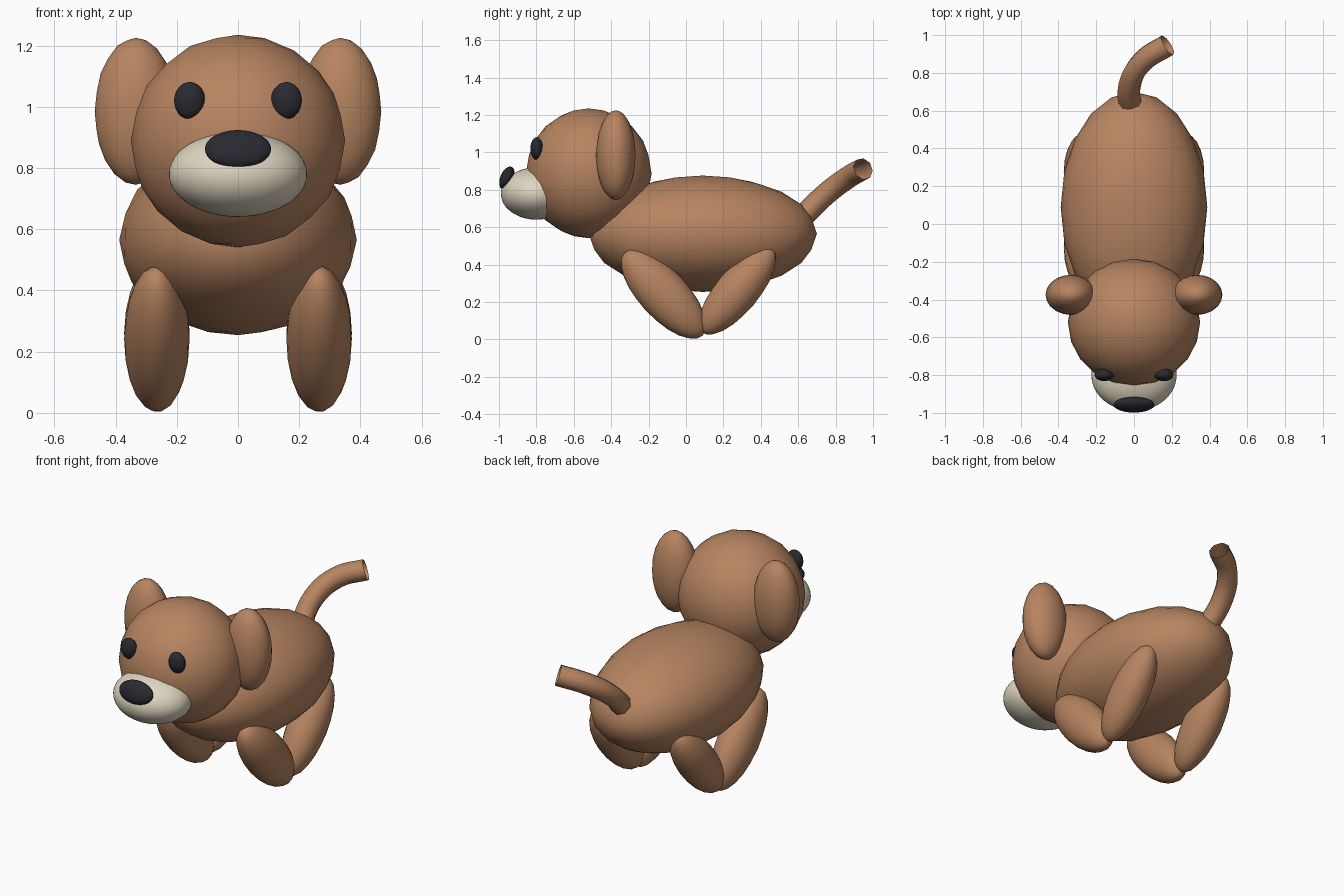
import bpy, math

if "Cube" in bpy.data.objects:
    bpy.data.objects.remove(bpy.data.objects["Cube"])


def material(name, rgb):
    m = bpy.data.materials.new(name)
    m.diffuse_color = (*rgb, 1)
    m.use_nodes = True
    m.node_tree.nodes["Principled BSDF"].inputs["Base Color"].default_value = m.diffuse_color
    return m


BROWN = material("brown fur", (0.47, 0.23, 0.118))
CREAM = material("cream muzzle", (0.74, 0.67, 0.53))
BLACK = material("soft black", (0.022, 0.022, 0.03))


def ellipsoid(name, center, radii, mat, tilt=0, detail=3):
    """Smooth icosphere stretched to radii, tilted about x (degrees)."""
    bpy.ops.mesh.primitive_ico_sphere_add(subdivisions=detail, radius=1, location=center)
    ob = bpy.context.object
    ob.name = name
    ob.scale = radii
    ob.rotation_euler.x = math.radians(tilt)
    ob.data.materials.append(mat)
    bpy.ops.object.shade_smooth()
    return ob


# Body and head
ellipsoid("body", (0, 0.09, 0.565), (0.388, 0.61, 0.311), BROWN)
ellipsoid("head", (0, -0.52, 0.888), (0.35, 0.336, 0.347), BROWN)

# Muzzle and nose
ellipsoid("muzzle", (0, -0.80, 0.78), (0.226, 0.19, 0.14), CREAM, detail=4)
ellipsoid("nose", (0, -0.957, 0.862), (0.108, 0.036, 0.065), BLACK, tilt=-22, detail=4)

# Ears, eyes and legs in pairs
for side, label in ((-1, "left"), (1, "right")):
    ellipsoid(label + "_ear", (side * 0.334, -0.375, 0.985), (0.134, 0.106, 0.24), BROWN)
    ellipsoid(label + "_eye", (side * 0.158, -0.798, 1.02), (0.051, 0.034, 0.061), BLACK)
    ellipsoid(label + "_front_leg", (side * 0.265, -0.12, 0.242),
              (0.107, 0.13, 0.305), BROWN, tilt=43)
    ellipsoid(label + "_hind_leg", (side * 0.265, 0.275, 0.26),
              (0.107, 0.115, 0.293), BROWN, tilt=-40)

# Tail: an open tube swept along a bent path
curve = bpy.data.curves.new("tail", "CURVE")
curve.dimensions = "3D"
curve.bevel_depth = 0.06
curve.bevel_resolution = 2
curve.resolution_u = 5
curve.use_fill_caps = False
path = [(-0.01, 0.58, 0.61), (-0.022, 0.74, 0.77), (0.05, 0.865, 0.865), (0.178, 0.947, 0.912)]
spline = curve.splines.new("BEZIER")
spline.bezier_points.add(len(path) - 1)
for point, co in zip(spline.bezier_points, path):
    point.co = co
    point.handle_left_type = point.handle_right_type = "AUTO"
tail = bpy.data.objects.new("tail", curve)
bpy.context.collection.objects.link(tail)
curve.materials.append(BROWN)
bpy.ops.object.select_all(action="DESELECT")
tail.select_set(True)
bpy.context.view_layer.objects.active = tail
bpy.ops.object.convert(target="MESH")
bpy.context.object.name = "tail"
bpy.ops.object.shade_smooth()
